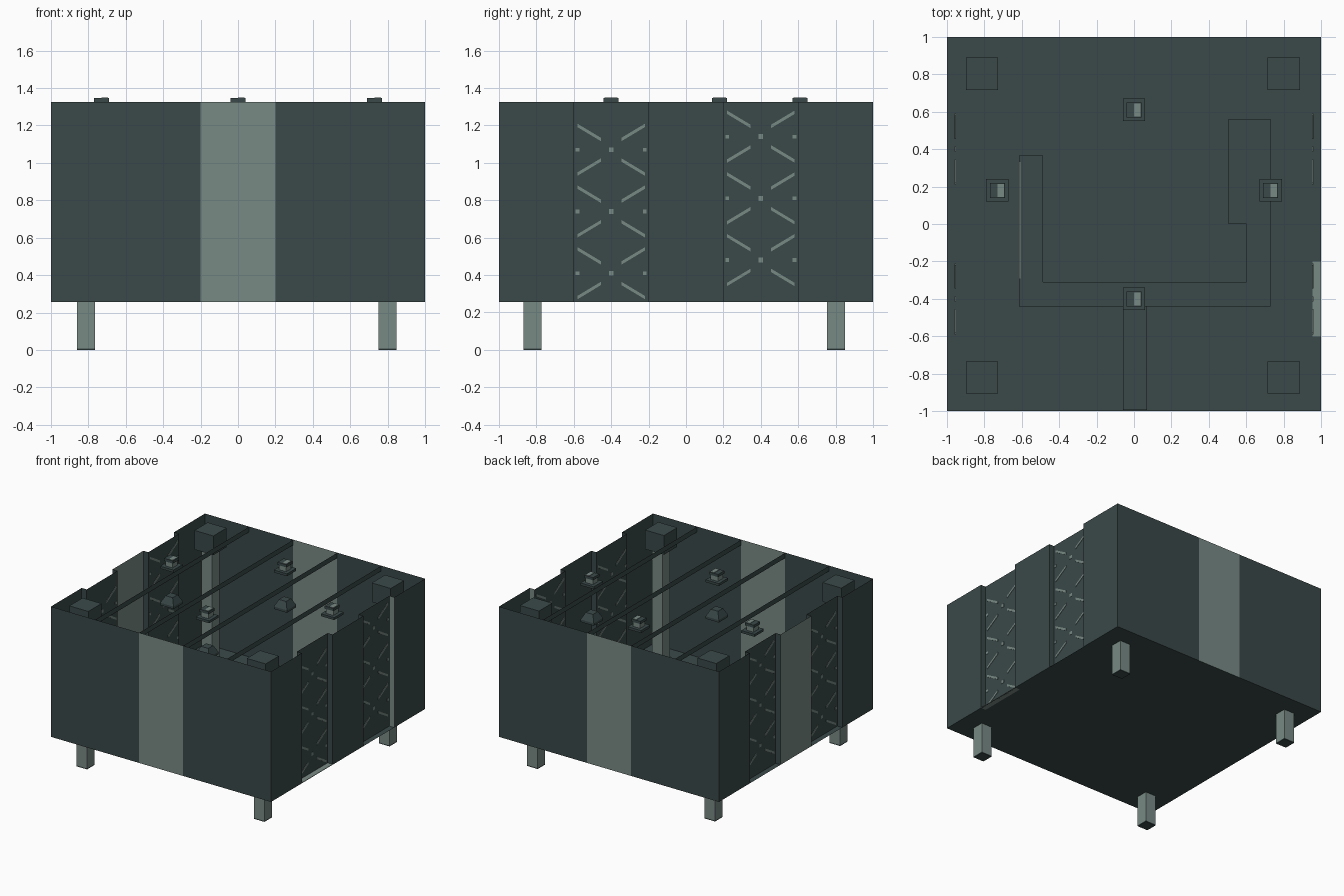
import bpy, bmesh

if "Cube" in bpy.data.objects:
    bpy.data.objects.remove(bpy.data.objects["Cube"])

Z0, Z1 = 0.255, 1.325   # floor level and wall top


def material(name, col):
    m = bpy.data.materials.new(name)
    m.diffuse_color = (*col, 1.0)
    m.use_nodes = True
    m.node_tree.nodes["Principled BSDF"].inputs["Base Color"].default_value = m.diffuse_color
    return m


DARK = material("dark slate", (0.043, 0.066, 0.066))
LIGHT = material("pale grey green", (0.19, 0.255, 0.235))


def finish(bm, name, mats):
    me = bpy.data.meshes.new(name)
    bm.to_mesh(me)
    bm.free()
    for m in mats:
        me.materials.append(m)
    ob = bpy.data.objects.new(name, me)
    bpy.context.collection.objects.link(ob)
    return ob


def add_prism(bm, bottom, top):
    """Solid between two rings of four points (counter-clockwise)."""
    a = [bm.verts.new(p) for p in bottom]
    b = [bm.verts.new(p) for p in top]
    bm.faces.new(a[::-1])
    bm.faces.new(b)
    n = len(a)
    for i in range(n):
        j = (i + 1) % n
        bm.faces.new((a[i], a[j], b[j], b[i]))


def ring(cx, cy, w, z):
    h = w / 2
    return [(cx - h, cy - h, z), (cx + h, cy - h, z), (cx + h, cy + h, z), (cx - h, cy + h, z)]


def rect(x0, x1, y0, y1, z):
    return [(x0, y0, z), (x1, y0, z), (x1, y1, z), (x0, y1, z)]


def box(name, x0, x1, y0, y1, z0, z1, mat):
    bm = bmesh.new()
    add_prism(bm, rect(x0, x1, y0, y1, z0), rect(x0, x1, y0, y1, z1))
    return finish(bm, name, [mat])


def frustum(name, cx, cy, w0, w1, z0, z1, mat):
    bm = bmesh.new()
    add_prism(bm, ring(cx, cy, w0, z0), ring(cx, cy, w1, z1))
    return finish(bm, name, [mat])


def sheet(name, path, z0, z1, light=()):
    """Thin upright wall along a path; listed segments are pale."""
    bm = bmesh.new()
    lo = [bm.verts.new((x, y, z0)) for x, y in path]
    hi = [bm.verts.new((x, y, z1)) for x, y in path]
    for i in range(len(path) - 1):
        f = bm.faces.new((lo[i], lo[i + 1], hi[i + 1], hi[i]))
        f.material_index = 1 if i in light else 0
    return finish(bm, name, [DARK, LIGHT])


# floor
bm = bmesh.new()
bm.faces.new([bm.verts.new(p) for p in rect(-1, 1, -1, 1, Z0)])
finish(bm, "floor", [DARK])

# front and back walls with pale centre stripe
xs = (-1, -0.2, 0.2, 1)
sheet("front_wall", [(x, -1) for x in xs], Z0, Z1, (1,))
sheet("back_wall", [(-x, 1) for x in xs], Z0, Z1, (1,))

# side walls with two recessed bays each
R = 0.955
side = [(1, -1), (1, -0.6), (R, -0.6), (R, -0.2), (1, -0.2),
        (1, 0.2), (R, 0.2), (R, 0.6), (1, 0.6), (1, 1)]
sheet("right_wall", side, Z0, Z1, (7,))
sheet("left_wall", [(-x, y) for x, y in reversed(side)], Z0, Z1, (4,))
box("recess_sill", R, 1, -0.6, -0.2, Z0, Z0 + 0.004, LIGHT)

# crossed lattice marks on the recessed bays
for s, label in ((1, "right"), (-1, "left")):
    bm = bmesh.new()
    xa, xb = s * R - 0.003, s * R + 0.003
    for cy, cz in ((-0.4, 0.08), (0.4, 0.15)):
        for k in range(5):
            z = cz + 0.33 * k
            for sy in (-1, 1):
                for sz in (-1, 1):
                    pts = [(cy + sy * 0.055, z + sz * 0.055), (cy + sy * 0.18, z + sz * 0.13)]
                    if min(p[1] for p in pts) < Z0 or max(p[1] for p in pts) > Z1:
                        continue
                    (ya, za), (yb, zb) = pts
                    t = 0.009
                    quad = [(ya, za - t), (yb, zb - t), (yb, zb + t), (ya, za + t)]
                    add_prism(bm, [(xa, *q) for q in quad], [(xb, *q) for q in quad])
            if Z0 < z < Z1:
                for dy, w in ((0, 0.013), (-0.18, 0.01), (0.18, 0.01)):
                    quad = [(cy + dy - w, z - w), (cy + dy + w, z - w),
                            (cy + dy + w, z + w), (cy + dy - w, z + w)]
                    add_prism(bm, [(xa, *q) for q in quad], [(xb, *q) for q in quad])
    bmesh.ops.recalc_face_normals(bm, faces=bm.faces)
    finish(bm, label + "_lattice_marks", [LIGHT])

# thin ceiling beams running front to back
for i, x in enumerate((-0.6, -0.2, 0.2, 0.6)):
    sheet(f"ceiling_beam_{i + 1}", [(x, -1), (x, 1)], Z1 - 0.045, Z1 - 0.003)

# corner columns that continue below the floor as legs
for cx in (-0.812, 0.80):
    for cy in (-0.82, 0.803):
        frustum("corner_column", cx, cy, 0.096, 0.096, 0.008, 1.17, LIGHT)
        frustum("column_foot", cx, cy, 0.096, 0.096, 0, 0.008, DARK)
        frustum("column_capital", cx, cy, 0.172, 0.172, 1.165, Z1 - 0.003, DARK)

# low U-shaped counter and the strip leading to the front
T = Z0 + 0.1
counter = [(-0.615, -0.44), (0.73, -0.44), (0.73, 0.56), (0.505, 0.56), (0.505, 0),
           (0.6, 0), (0.6, -0.31), (-0.485, -0.31), (-0.485, 0.365), (-0.615, 0.365)]
bm = bmesh.new()
add_prism(bm, [(x, y, Z0) for x, y in counter], [(x, y, T) for x, y in counter])
finish(bm, "counter", [DARK])
box("counter_edge_trim", -0.615, -0.607, -0.29, 0.33, T, T + 0.003, LIGHT)
box("entry_strip", -0.06, 0.07, -0.995, -0.44, Z0, Z0 + 0.02, DARK)

# hanging lamps: ceiling fixture with a shade below
for cx, cy in ((0, 0.61), (-0.73, 0.18), (0.73, 0.18), (0, -0.4)):
    frustum("lamp_base", cx, cy, 0.12, 0.12, 1.265, 1.285, DARK)
    frustum("lamp_body", cx, cy, 0.065, 0.065, 1.285, 1.325, LIGHT)
    frustum("lamp_cap", cx, cy, 0.08, 0.08, 1.325, 1.347, DARK)
    box("lamp_cap_plate", cx, cx + 0.035, cy - 0.035, cy + 0.035, 1.347, 1.35, LIGHT)
    frustum("lamp_shade", cx, cy, 0.12, 0.065, 0.985, 1.04, DARK)
    frustum("lamp_shade_rim", cx, cy, 0.12, 0.12, 0.965, 0.985, DARK)
